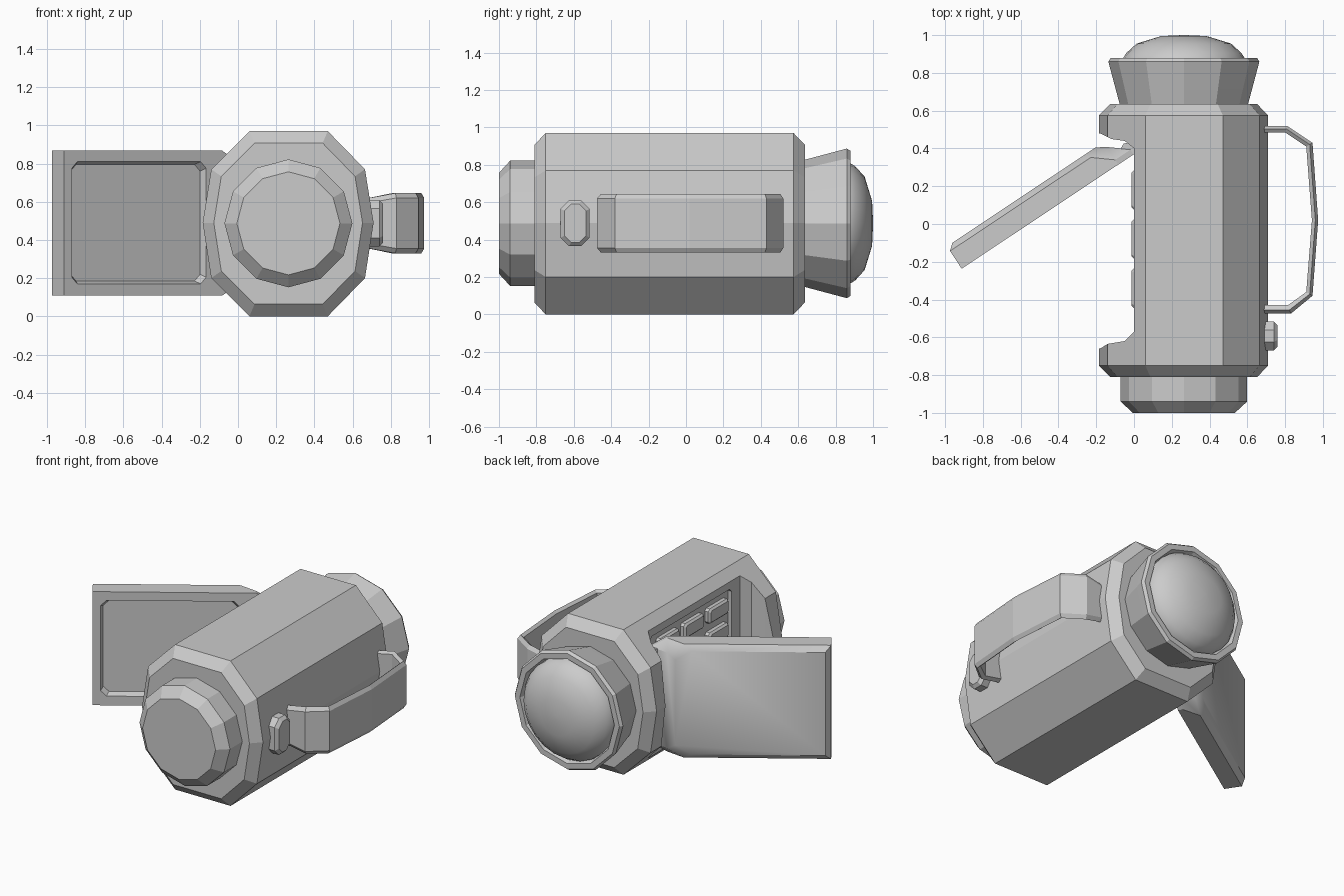
import bpy, bmesh, math
from mathutils import Vector

if "Cube" in bpy.data.objects:
    bpy.data.objects.remove(bpy.data.objects["Cube"])

CX, CZ = 0.264, 0.487   # axis of the barrel


def loft(name, rings, smooth=None):
    """Closed solid through rings of equal point count, capped at both ends."""
    bm = bmesh.new()
    vr = [[bm.verts.new(p) for p in r] for r in rings]
    n = len(vr[0])
    for a, b in zip(vr, vr[1:]):
        for i in range(n):
            j = (i + 1) % n
            bm.faces.new((a[i], a[j], b[j], b[i]))
    bm.faces.new(vr[0])
    bm.faces.new(vr[-1])
    bmesh.ops.recalc_face_normals(bm, faces=bm.faces)
    me = bpy.data.meshes.new(name)
    bm.to_mesh(me)
    bm.free()
    ob = bpy.data.objects.new(name, me)
    bpy.context.collection.objects.link(ob)
    if smooth:
        activate(ob)
        bpy.ops.object.shade_smooth_by_angle(angle=math.radians(smooth))
    return ob


def activate(ob):
    bpy.ops.object.select_all(action='DESELECT')
    ob.select_set(True)
    bpy.context.view_layer.objects.active = ob


def cut(ob, cutter):
    m = ob.modifiers.new("cut", 'BOOLEAN')
    m.operation, m.solver, m.object = 'DIFFERENCE', 'EXACT', cutter
    activate(ob)
    bpy.ops.object.modifier_apply(modifier="cut")
    bpy.data.objects.remove(cutter)


def turned(name, profile, smooth=None, n=12):
    """Lathe (radius, y) pairs round the barrel axis."""
    return loft(name, [[(CX + r * math.cos(2 * math.pi * i / n), y,
                         CZ + r * math.sin(2 * math.pi * i / n)) for i in range(n)]
                       for r, y in profile], smooth)


def chamfered(a0, a1, b0, b1, c):
    """Rectangle outline with cut corners."""
    return [(a0 + c, b0), (a1 - c, b0), (a1, b0 + c), (a1, b1 - c),
            (a1 - c, b1), (a0 + c, b1), (a0, b1 - c), (a0, b0 + c)]


def side_button(name, x0, x1, y0, y1, z0, z1, c, b):
    """Chamfered button raised from x0 to x1, bevel b on its face."""
    s = math.copysign(b, x1 - x0)
    base = chamfered(y0, y1, z0, z1, c)
    face = chamfered(y0 + b, y1 - b, z0 + b, z1 - b, c * 0.8)
    return loft(name, [[(x0, *p) for p in base], [(x1 - s, *p) for p in base],
                       [(x1, *p) for p in face]])


# Ten-sided body with tapered ends
section = [(.06, .97), (.47, .97), (.665, .77), (.71, .49), (.665, .20),
           (.47, 0), (.06, 0), (-.14, .20), (-.185, .49), (-.14, .77)]
body = loft("body", [[(CX + (x - CX) * s, y, CZ + (z - CZ) * s) for x, z in section]
                     for y, s in ((-.81, .87), (-.75, 1), (.575, 1), (.635, .87))])

# Recess on the left side where the screen folds in
recess = [(-.4, -.66), (-.18, -.66), (-.14, -.635), (-.05, -.62), (0, -.57),
          (0, .40), (-.05, .44), (-.12, .45), (-.18, .48), (-.4, .48)]
cut(body, loft("recess_cutter", [[(x, y, z) for x, y in recess] for z in (-.2, 1.2)]))

# Sunken control panel with its buttons
panel = chamfered(-.48, .38, .12, .86, .02)
cut(body, loft("panel_cutter", [[(x, *p) for p in panel] for x in (-.1, .025)]))
for row in range(4):
    for col in range(3):
        y, z = -.34 + col * .26, .76 - row * .16
        side_button(f"panel_button_{row}_{col}", .04, -.012,
                    y - .105, y + .105, z - .05, z + .05, .015, .012)

# Eyepiece, lens hood and lens
turned("eyepiece", [(.335, -.78), (.335, -.94), (.27, -1)])
turned("lens_hood", [(.33, .60), (.34, .635), (.40, .86), (.387, .88),
                     (.35, .88), (.335, .84)], 20)
turned("lens", [(.335, .83), (.33, .865), (.305, .905), (.25, .955),
                (.12, .995), (.01, 1.0)], 60, 24)

# Fold-out screen: local u runs away from the hinge, v towards its back
U, V = Vector((-.833, -.554, 0)), Vector((-.554, .833, 0))


def screen_point(u, v, z):
    return Vector((0, .37, z)) + U * u + V * v


def screen_ring(u0, u1, v, inset):
    lo, hi = .108 + inset, .868 - inset
    return [screen_point(u, v, z) for u, z in
            ((u0, lo + .06), (u0 + .1, lo), (u1, lo),
             (u1, hi), (u0 + .1, hi), (u0, hi - .06))]


screen = loft("screen", [screen_ring(0, 1.095, 0, 0), screen_ring(0, 1.095, .03, 0),
                         screen_ring(.10, 1.095, .112, 0),
                         screen_ring(.15, 1.06, .142, .035)])
cut(screen, loft("screen_cutter",
                 [[screen_point(u, v, z) for u, z in
                   chamfered(.20 + i, 1.045 - i, .17 + i, .81 - i, .035)]
                  for v, i in ((-.05, 0), (.0, 0), (.035, .015))]))
activate(screen)
bpy.ops.object.shade_smooth_by_angle(angle=math.radians(30))

# Hinge post
loft("screen_hinge", [[(-.02 + .05 * math.cos(i * math.pi / 4),
                        .40 + .035 * math.sin(i * math.pi / 4), z) for i in range(8)]
                      for z in (.17, .81)])

# Hand strap: rings across the band along outer and inner paths
outer = [(.66, .52), (.81, .52), (.945, .43), (.975, .02), (.945, -.38), (.83, -.475), (.66, -.475)]
inner = [(.66, .485), (.80, .485), (.912, .41), (.942, .02), (.912, -.36), (.815, -.43), (.66, -.43)]
rings = []
for (ox, oy), (ix, iy) in zip(outer, inner):
    o, i = Vector((ox, oy)), Vector((ix, iy))
    m = o.lerp(i, .45)
    n = 0.03 if ox < .7 else 0
    rings.append([(*p, z) for p, z in
                  ((o, .355 + n), (m, .33 + n), (i, .345 + n),
                   (i, .63 - n), (m, .645 - n), (o, .62 - n))])
loft("hand_strap", rings)

# Record button on the right side
side_button("record_button", .67, .76, -.67, -.515, .365, .61, .045, .02)
